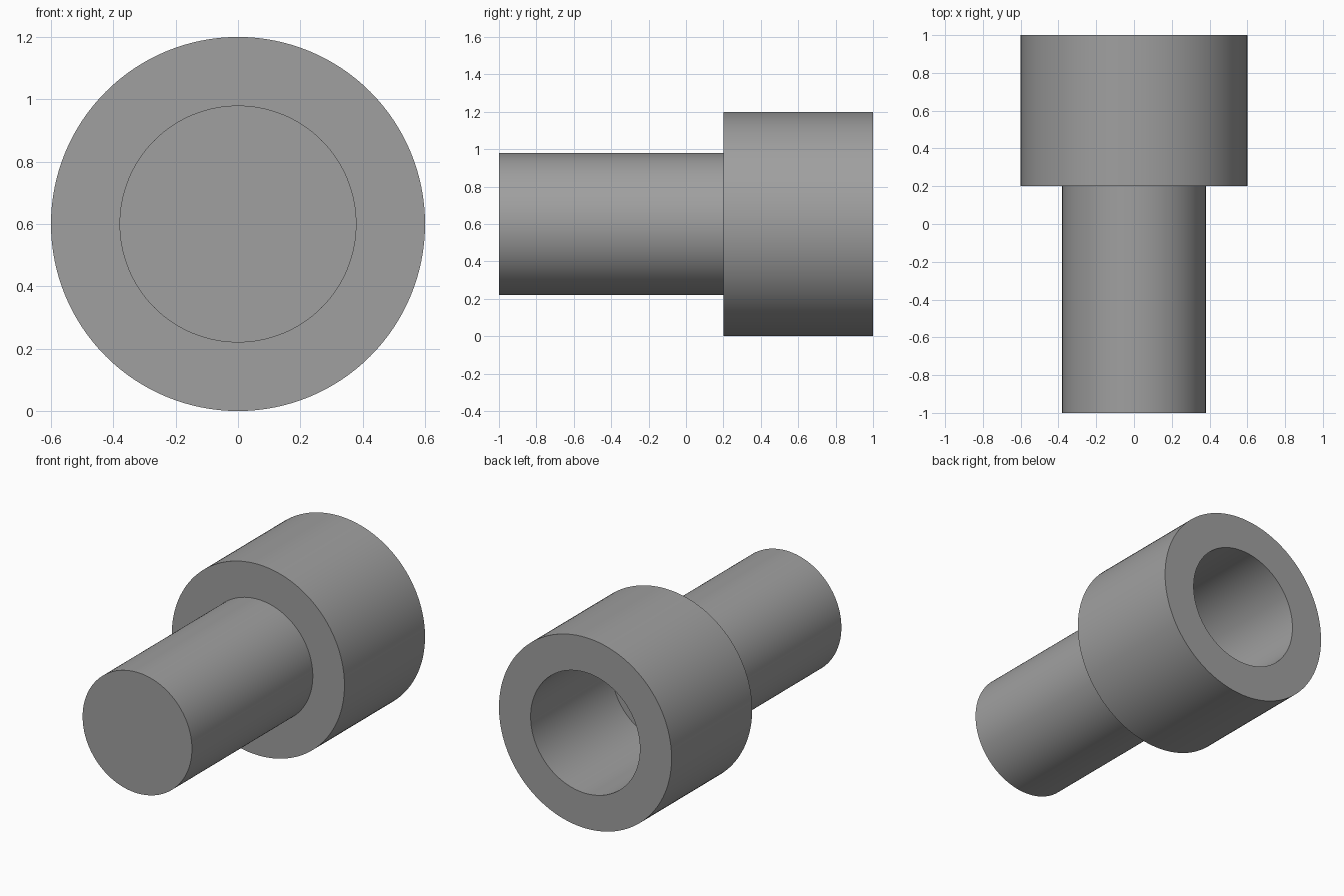
import bpy, bmesh, math

if "Cube" in bpy.data.objects:
    bpy.data.objects.remove(bpy.data.objects["Cube"])

SEGMENTS = 128
AXIS_Z = 0.6

grey = bpy.data.materials.new("plain grey")
grey.diffuse_color = (0.35, 0.35, 0.35, 1)
grey.use_nodes = True
grey.node_tree.nodes["Principled BSDF"].inputs["Base Color"].default_value = grey.diffuse_color


def lathe(name, profile):
    """Spin a (radius, y) profile about the horizontal y axis."""
    bm = bmesh.new()
    verts = [bm.verts.new((r, y, 0)) for r, y in profile]
    edges = [bm.edges.new(pair) for pair in zip(verts, verts[1:])]
    bmesh.ops.spin(bm, geom=verts + edges, cent=(0, 0, 0), axis=(0, 1, 0),
                   angle=2 * math.pi, steps=SEGMENTS, use_merge=True)
    bmesh.ops.remove_doubles(bm, verts=bm.verts, dist=1e-5)
    bmesh.ops.recalc_face_normals(bm, faces=bm.faces)
    mesh = bpy.data.meshes.new(name)
    bm.to_mesh(mesh)
    bm.free()
    mesh.materials.append(grey)
    obj = bpy.data.objects.new(name, mesh)
    obj.location.z = AXIS_Z
    bpy.context.collection.objects.link(obj)
    bpy.ops.object.select_all(action='DESELECT')
    obj.select_set(True)
    bpy.context.view_layer.objects.active = obj
    bpy.ops.object.shade_smooth_by_angle(angle=math.radians(30))
    return obj


# Solid shaft, whose back end is the floor of the bore
lathe("shaft", [(0, -1), (0.38, -1), (0.38, 0.2), (0, 0.2)])

# Wide collar with an open bore at the back
lathe("collar", [(0.38, 0.2), (0.6, 0.2), (0.6, 1), (0.38, 1), (0.38, 0.2)])
